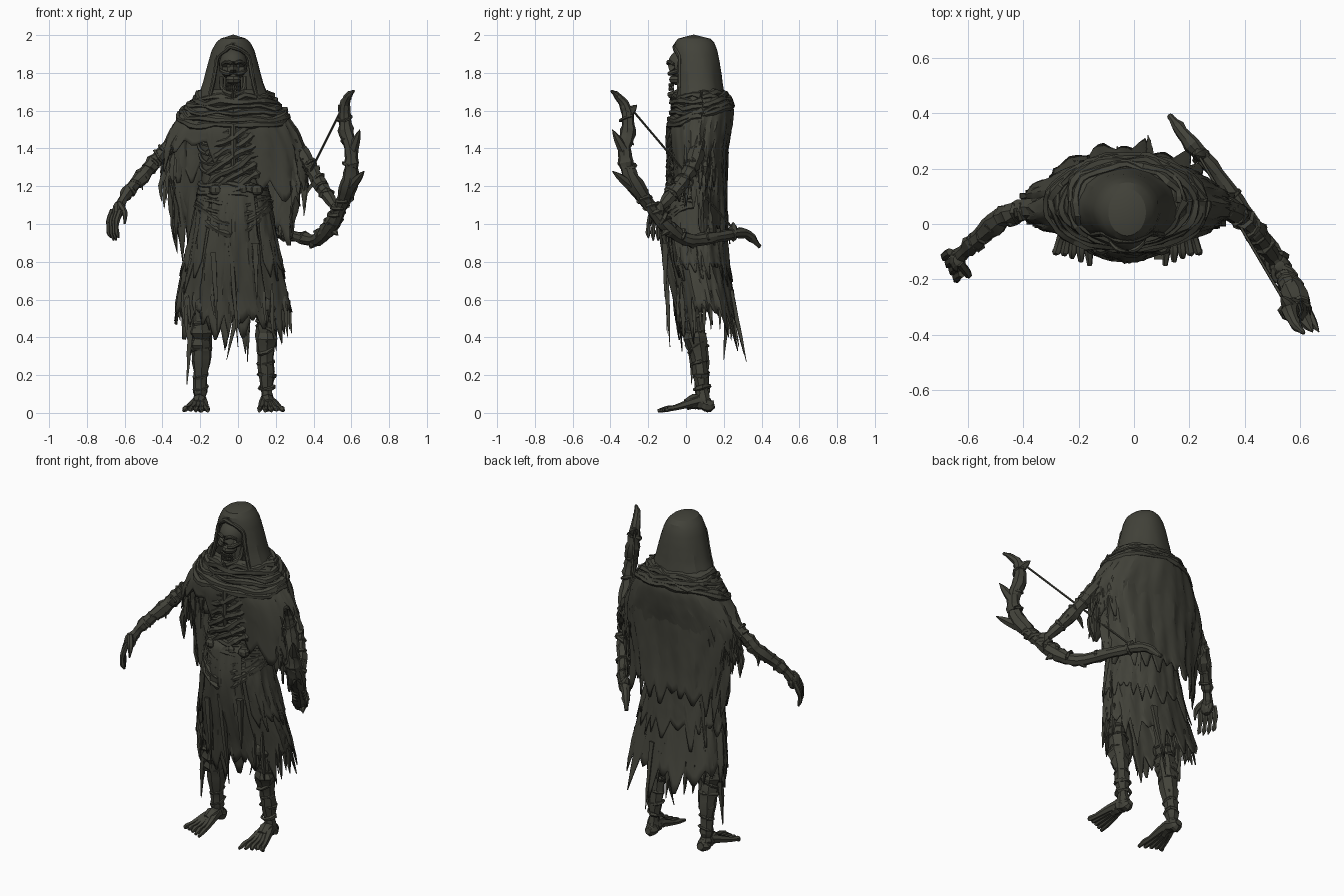
import bpy, bmesh, random
from math import sin, cos, pi, radians
from mathutils import Vector, Matrix

random.seed(7)
rnd = random.uniform
if "Cube" in bpy.data.objects:
    bpy.data.objects.remove(bpy.data.objects["Cube"], do_unlink=True)

CX = -0.025          # the body stands slightly to its right
FRONT = -pi / 2
made = []

mat = bpy.data.materials.new("dark olive grey")
mat.use_nodes = True
colour = (0.055, 0.055, 0.042, 1)
mat.diffuse_color = colour
shader = mat.node_tree.nodes["Principled BSDF"]
shader.inputs["Base Color"].default_value = colour
shader.inputs["Roughness"].default_value = 0.9


def make(name, bm, thickness=0):
    """Turn a bmesh into a finished object."""
    bmesh.ops.remove_doubles(bm, verts=bm.verts[:], dist=0.0001)
    bmesh.ops.recalc_face_normals(bm, faces=bm.faces[:])
    mesh = bpy.data.meshes.new(name)
    bm.to_mesh(mesh)
    bm.free()
    mesh.materials.append(mat)
    ob = bpy.data.objects.new(name, mesh)
    bpy.context.collection.objects.link(ob)
    if thickness:
        solid = ob.modifiers.new("thickness", 'SOLIDIFY')
        solid.thickness = thickness
        solid.offset = 0
    made.append(ob)


def tube(bm, pts, steps=4, sides=7, lump=0.0):
    """Smooth tapering tube through (x, y, z, radius) points."""
    P, rows = [Vector(p) for p in pts], []
    for i in range(len(P) - 1):
        a, b, c, d = P[max(i - 1, 0)], P[i], P[i + 1], P[min(i + 2, len(P) - 1)]
        for k in range(steps):
            t = k / steps
            rows.append(0.5 * (2 * b + (c - a) * t + (2 * a - 5 * b + 4 * c - d) * t**2
                               + (3 * b - a - 3 * c + d) * t**3))
    rows.append(P[-1])
    rings, n = [], None
    for i, row in enumerate(rows):
        d = (rows[min(i + 1, len(rows) - 1)].xyz - rows[max(i - 1, 0)].xyz).normalized()
        n = d.orthogonal() if n is None else n - d * n.dot(d)
        n.normalize()
        side = d.cross(n)
        r = max(row.w, 0.002) * (1 + rnd(-lump, lump))
        rings.append([bm.verts.new(row.xyz + (n * cos(q) + side * sin(q)) * r * (1 + rnd(-lump, lump)))
                      for q in (2 * pi * k / sides for k in range(sides))])
    for a, b in zip(rings, rings[1:]):
        for k in range(sides):
            m = (k + 1) % sides
            bm.faces.new((a[k], a[m], b[m], b[k]))
    bm.faces.new(rings[0][::-1])
    bm.faces.new(rings[-1])


def blob(bm, loc, size, segs=10):
    m = Matrix.Translation(loc) @ Matrix.Diagonal((*size, 1))
    return bmesh.ops.create_uvsphere(bm, u_segments=segs, v_segments=segs * 2 // 3,
                                     radius=1, matrix=m)["verts"]


def sample(profile, z):
    """Half width, half depth and y centre of a (z, rx, ry, cy) profile."""
    if z >= profile[0][0]:
        return profile[0][1:]
    for a, b in zip(profile, profile[1:]):
        if z >= b[0]:
            t = (a[0] - z) / (a[0] - b[0])
            return [u + (v - u) * t for u, v in zip(a[1:], b[1:])]
    return profile[-1][1:]


def on(profile, a, z, out=0.0):
    rx, ry, cy = sample(profile, z)
    return (CX + (rx + out) * cos(a), cy + (ry + out) * sin(a), z)


def cloth(name, profile, hem, jag=0.0, gap=lambda z: 0, facing=FRONT, n=96, rows=14, fold=0.03, out=0):
    """Folded sheet around the body, with a torn hem and an optional opening."""
    bm, cols, top, left = bmesh.new(), [], profile[0][0], 0
    for i in range(n + 1):
        if left == 0:
            left = width = random.choice((3, 4, 5, 7))
            tear = rnd(0.2, 1.25) * jag
        turn = i / n
        bottom = hem(facing + 2 * pi * turn) - tear * (1 - abs(2 * left / width - 1))
        left -= 1
        col = []
        for j in range(rows + 1):
            z = top + (bottom - top) * j / rows
            g = gap(z)
            a = facing + g + (2 * pi - 2 * g) * turn
            wave = 0.5 * sin(7 * a + 6 * z) + 0.3 * sin(13 * a - 11 * z) + 0.3 * sin(22 * a + 5 * z)
            f = 1 + fold * min(1, (top - z) * 5) * (wave + rnd(-0.3, 0.3))
            x, y, z = on(profile, a, z, out)
            cy = sample(profile, z)[2]
            col.append(bm.verts.new((CX + (x - CX) * f, cy + (y - cy) * f, z)))
        cols.append(col)
    for a, b in zip(cols, cols[1:]):
        for j in range(rows):
            bm.faces.new((a[j], a[j + 1], b[j + 1], b[j]))
    make(name, bm, 0.006)


# Body profiles, top to bottom
HOOD = [(2, 0, 0, .04), (1.995, .045, .065, .04), (1.965, .085, .1, .045), (1.92, .11, .113, .05),
        (1.85, .13, .122, .055), (1.75, .155, .13, .06), (1.66, .19, .14, .065), (1.6, .2, .14, .07)]
PONCHO = [(1.71, .165, .12, .07), (1.66, .21, .148, .085), (1.6, .265, .16, .09), (1.5, .33, .165, .073),
          (1.4, .375, .15, .068), (1.2, .385, .13, .06)]
TORSO = [(1.66, .14, .1, .08), (1.5, .19, .14, .06), (1.35, .165, .125, .045), (1.2, .165, .125, .04),
         (1.05, .19, .14, .045)]
CAPE = [(1.6, .24, .14, .09), (1.45, .34, .14, .08), (1.3, .35, .135, .08), (1.1, .325, .135, .08), (.8, .3, .155, .085)]
SKIRT = [(1.21, .168, .13, .042), (1.1, .19, .15, .04), (1, .205, .16, .04), (.8, .25, .157, .06),
         (.6, .295, .15, .1), (.3, .335, .165, .15)]


def poncho_hem(a):
    return 1.38 - 0.08 * abs(cos(a)) - 0.25 * max(0, -sin(a)) * cos(a)


# Clothing
cloth("hood", HOOD, lambda a: 1.62, gap=lambda z: max(0, min(.75, (1.945 - z) * 11)), n=30, rows=18, fold=.02)
cloth("torso", TORSO, lambda a: 1.06, n=40, fold=.01)
cloth("poncho", PONCHO, poncho_hem, jag=.14, fold=.04)
cloth("back_cape", CAPE, lambda a: 1.0, jag=.17, gap=lambda z: pi / 2 - .12, fold=.06, n=64)
cloth("skirt", SKIRT, lambda a: .59 - .07 * abs(sin(a)), jag=.17, fold=.045)
cloth("upper_skirt", SKIRT, lambda a: .8, jag=.16, gap=lambda z: .7, fold=.04, out=.01)
cloth("front_apron", SKIRT, lambda a: .52, jag=.17, gap=lambda z: pi - .6, facing=pi / 2, n=32, fold=.06, out=.014)

# Hood rim and cowl rolls
bm = bmesh.new()
rim = []
for k in range(13):
    u = k / 6 - 1
    z = 1.94 - 0.27 * abs(u) ** 1.5
    g = min(.75, (1.955 - z) * 11)
    rim.append((*on(HOOD, FRONT + (g if u > 0 else -g), z), .012))
tube(bm, rim, steps=2, lump=.15)
make("hood_rim", bm)
bm = bmesh.new()
for k in range(6):
    base, tilt = 1.68 - .022 * k, .012 + .008 * k
    tube(bm, [(*on(PONCHO, a, base + tilt * sin(a) + rnd(-.014, .014), .002), rnd(.011, .022))
              for a in (pi * i / 10 for i in range(21))], steps=2, sides=6, lump=.2)
make("cowl_folds", bm)

# Chest wraps, belt and waist swags
bm = bmesh.new()
for k in range(6):
    tube(bm, [(*on(TORSO, -.35 - 2.1 * t, 1.58 - .055 * k - .2 * t + rnd(-.01, .01), .005), .026 - .01 * t)
              for t in (i / 6 for i in range(7))], steps=3, lump=.2)
make("chest_wraps", bm)
bm = bmesh.new()
for k in range(3):
    tube(bm, [(*on(SKIRT, a, 1.2 - .025 * k + rnd(-.015, .015), .005), rnd(.011, .018))
              for a in (pi * i / 9 for i in range(19))], steps=2, sides=6, lump=.2)
for k in range(4):
    tube(bm, [(*on(SKIRT, -pi * i / 8, 1.14 - .015 * k - (.04 + .035 * k) * sin(pi * i / 8) ** 2 + rnd(-.008, .008), .006),
               rnd(.01, .018)) for i in range(9)], steps=3, sides=6, lump=.25)
for x in (-.12, .02, .1):
    blob(bm, (x, -.085, 1.18), (.035, .03, .03), 8)
make("belt_and_swags", bm)

# Exposed ribs
bm = bmesh.new()
for k in range(6):
    z = 1.54 - .05 * k
    for s in (-1, 1):
        tube(bm, [(*on(TORSO, FRONT + s * (.12 + 1.5 * t), z + .03 * t - .035 * sin(pi * t), .008), .011)
                  for t in (i / 5 for i in range(6))], steps=2, sides=6)
tube(bm, [(CX, -.09, 1.53, .014), (CX, -.09, 1.42, .018), (CX, -.085, 1.28, .01)])
make("ribs", bm)

# Skull with sunken eye sockets and nose
bm = bmesh.new()
for v in blob(bm, (CX, -.005, 1.845), (.075, .09, .085), 28):
    x, z = abs(v.co.x - CX), v.co.z
    if v.co.y < -.03:
        eye = ((x - .031) / .02) ** 2 + ((z - 1.832) / .02) ** 2
        nose = (x / .012) ** 2 + ((z - 1.79) / .02) ** 2
        if min(eye, nose) < 1:
            v.co.y += .035
for s in (-1, 1):
    tube(bm, [(CX + s * .008, -.096, 1.85, .009), (CX + s * .035, -.09, 1.86, .01), (CX + s * .06, -.065, 1.845, .008)])
    tube(bm, [(CX + s * .018, -.088, 1.795, .011), (CX + s * .045, -.075, 1.8, .013), (CX + s * .068, -.03, 1.815, .008)])
    tube(bm, [(CX + s * .062, -.01, 1.78, .012), (CX + s * .055, -.03, 1.71, .014), (CX, -.085, 1.682, .018)])
blob(bm, (CX, -.045, 1.765), (.042, .045, .03))
for k in range(8):
    a = (k - 3.5) * .28
    for z in (1.735, 1.715):
        blob(bm, (CX + .042 * sin(a), -.045 - .043 * cos(a), z), (.006, .006, .011), 6)
tube(bm, [(CX, .04, 1.8, .04), (CX, .05, 1.6, .05)])
make("skull", bm)


def wraps(bm, a, b, r, count):
    """Ragged bandage rings around a limb between two points."""
    a, b = Vector(a), Vector(b)
    axis = (b - a).normalized()
    for k in range(count):
        c = a.lerp(b, (k + .5) / count)
        u = (axis + Vector((rnd(-.5, .5), rnd(-.5, .5), rnd(-.3, .3)))).orthogonal().normalized()
        w = axis.cross(u)
        tube(bm, [(*(c + (u * cos(q) + w * sin(q)) * r * rnd(.85, 1.1)), rnd(.006, .013))
                  for q in (pi * i / 4 for i in range(9))], steps=1, sides=5, lump=.25)


# Arms
bm = bmesh.new()
tube(bm, [(-.25, .06, 1.52, .05), (-.38, .055, 1.4, .042), (-.46, .03, 1.31, .036), (-.485, .015, 1.275, .04),
          (-.565, -.055, 1.19, .034), (-.615, -.1, 1.12, .027), (-.635, -.12, 1.07, .028)], lump=.14)
wraps(bm, (-.38, .055, 1.4), (-.46, .03, 1.31), .036, 3)
wraps(bm, (-.49, .01, 1.27), (-.59, -.08, 1.16), .033, 3)
tube(bm, [(-.49, .03, 1.29, .016), (-.51, .03, 1.23, .012), (-.505, .025, 1.18, .002)], sides=4)
make("right_arm", bm)
bm = bmesh.new()
tube(bm, [(.2, .06, 1.52, .05), (.32, .06, 1.4, .042), (.385, .03, 1.3, .037), (.405, .01, 1.265, .04),
          (.46, -.06, 1.17, .034), (.515, -.135, 1.09, .028)], lump=.14)
wraps(bm, (.32, .06, 1.4), (.385, .03, 1.3), .036, 3)
wraps(bm, (.41, 0, 1.26), (.48, -.09, 1.14), .033, 3)
tube(bm, [(.42, -.01, 1.22, .018), (.385, -.01, 1.2, .014), (.36, -.01, 1.15, .003)], sides=4)
make("left_arm", bm)

# Hands: the right hangs open, the left grips the bow
bm = bmesh.new()
blob(bm, (-.637, -.13, 1.07), (.03, .045, .05))
for k in range(4):
    q = k - 1.5
    x, y = -.643 + .014 * q, -.14 - .026 * q
    tube(bm, [(x, y, 1.075, .014), (x - .018, y - .012, 1.02, .016), (x - .021, y - .02, .985, .011),
              (x - .018, y - .022, .95, .013), (x - .008, y - .02, .905 + .014 * abs(q), .004)], steps=3, sides=6)
tube(bm, [(-.63, -.14, 1.11, .016), (-.6, -.18, 1.06, .015), (-.6, -.19, 1.0, .005)], sides=6)
make("right_hand", bm)
bm = bmesh.new()
blob(bm, (.525, -.15, 1.075), (.038, .04, .045))
for k in range(4):
    low, high = Vector((.5, -.12, 1.02)), Vector((.565, -.22, 1.13))
    c = low.lerp(high, k / 3)
    u = Vector((.55, .83, 0)).cross(Vector((0, 0, 1)))
    w = (high - low).normalized().cross(u)
    tube(bm, [(*(c + (u * cos(q) + w * sin(q)) * .042), .013) for q in (pi * i / 4 for i in range(8))],
         steps=2, sides=6, lump=.1)
make("left_hand", bm)

# Bow with bands, thorns and string
BOW = [(.13, .39, .88, .012), (.19, .31, .95, .028), (.3, .18, .935, .03), (.41, .02, .915, .036),
       (.475, -.08, .97, .04), (.54, -.18, 1.08, .034), (.595, -.29, 1.24, .042), (.6, -.325, 1.38, .036),
       (.57, -.305, 1.5, .037), (.565, -.32, 1.62, .028), (.585, -.365, 1.68, .02), (.615, -.395, 1.705, .006)]
bm = bmesh.new()
tube(bm, BOW, steps=5, sides=8, lump=.12)
for a, b in zip(BOW[1:-2], BOW[2:-2]):
    wraps(bm, a[:3], b[:3], a[3], 1)
make("bow", bm)
bm = bmesh.new()
for base, tip in (((.605, -.325, 1.38), (.645, -.39, 1.5)), ((.6, -.29, 1.2), (.668, -.39, 1.28)),
                  ((.57, -.31, 1.58), (.53, -.26, 1.63)), ((.41, .02, .92), (.38, .04, .87)),
                  ((.24, .25, .95), (.22, .25, 1.01)), ((.48, -.07, .99), (.53, -.13, .94))):
    tube(bm, [(*base, .03), (*Vector(base).lerp(Vector(tip), .6), .02), (*tip, .002)], sides=6)
make("bow_thorns", bm)
bm = bmesh.new()
tube(bm, [(.55, -.29, 1.61, .006), (.22, .27, .95, .006)], steps=2, sides=5)
make("bow_string", bm)

# Legs and bony feet
for side, x, s in (("right", -.195, -1), ("left", .148, 1)):
    bm = bmesh.new()
    tube(bm, [(x - s * .03, .06, .85, .07), (x - s * .01, .035, .62, .055), (x, .03, .55, .053), (x, .045, .43, .058),
              (x, .068, .3, .05), (x + s * .005, .085, .14, .036), (x + s * .005, .095, .05, .036)], lump=.13)
    blob(bm, (x - s * .005, -.012, .57), (.038, .03, .045))
    wraps(bm, (x, .03, .52), (x, .065, .32), .053, 4)
    wraps(bm, (x, .07, .3), (x, .09, .1), .04, 3)
    make(side + "_leg", bm)
    bm = bmesh.new()
    tube(bm, [(x + s * .005, .15, .045, .02), (x + s * .005, .12, .042, .036), (x + s * .007, .06, .06, .04),
              (x + s * .015, .0, .045, .03)], sides=8, lump=.1)
    for k in range(5):
        q = s * (k - 1.1)
        tube(bm, [(x + .007 * q, .07, .065, .026), (x + .016 * q, .01, .048, .022), (x + .025 * q, -.06, .027, .015),
                  (x + .029 * q, -.1, .022, .016), (x + .032 * q, -.15 + .014 * k, .01, .009)], steps=3, sides=6)
    make(side + "_foot", bm)

# Loose torn strips on sleeves, hem and legs
bm = bmesh.new()
for k in range(40):
    a = rnd(-.6, .6) + pi * (k % 2)
    x, y, z = on(PONCHO, a, rnd(1.22, 1.42), -.012)
    lean, drop = rnd(0, .03) * cos(a), rnd(.08, .2)
    tube(bm, [(x, y, z, .004), (x + lean, y, z - drop / 2, .015), (x + lean * .6, y, z - drop, .002)], sides=4, steps=2)
for k in range(30):
    a, drop = rnd(0, 2 * pi), rnd(.1, .22)
    x, y, z = on(SKIRT, a, rnd(.56, .7), .004)
    tube(bm, [(x, y, z, .004), (x, y, z - drop / 2, .013), (x + .01, y, z - drop, .002)], sides=4, steps=2)
for top, end in (((-.04, -.115, .9), (.0, -.085, .35)), ((.06, .235, .65), (.05, .32, .27)),
                 ((-.05, .23, .6), (-.06, .28, .35)), ((-.25, .03, .5), (-.27, .03, .15)),
                 ((.0, .22, .55), (-.06, .2, .28)), ((-.13, -.1, .85), (-.11, -.1, .42)),
                 ((.09, -.11, .9), (.1, -.11, .6))):
    mid = Vector(top).lerp(Vector(end), .5)
    tube(bm, [(*top, .02), (*mid, .014), (*end, .002)], sides=4, steps=3, lump=.2)
make("torn_strips", bm)

# Shading
for ob in bpy.context.selected_objects:
    ob.select_set(False)
for ob in made:
    ob.select_set(True)
bpy.context.view_layer.objects.active = made[0]
bpy.ops.object.shade_smooth_by_angle(angle=radians(22))
